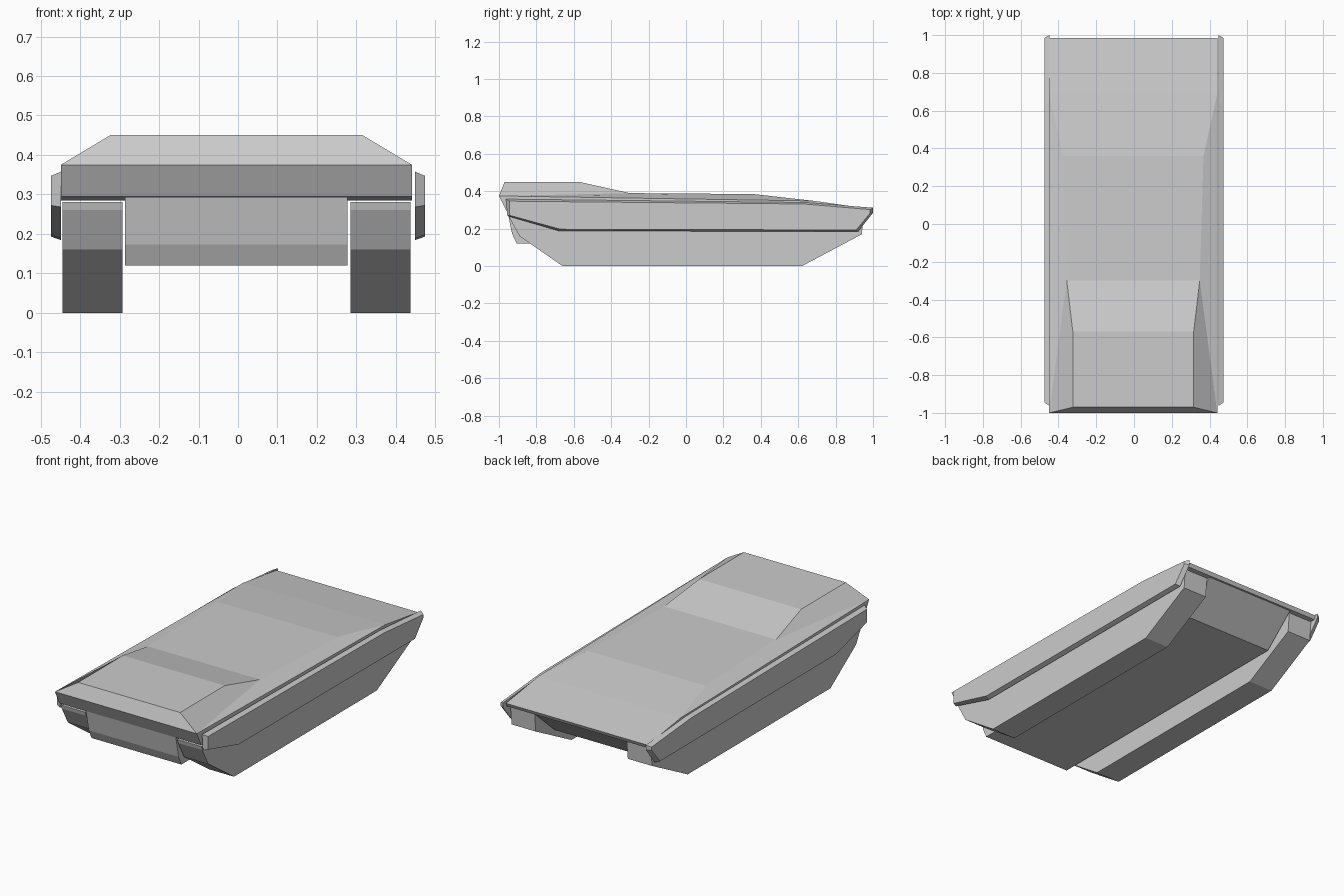
import bpy
import bmesh

if "Cube" in bpy.data.objects:
    bpy.data.objects.remove(bpy.data.objects["Cube"], do_unlink=True)

OFFSET = -0.004  # the body sits very slightly off centre

grey = bpy.data.materials.new("plain grey")
grey.use_nodes = True
colour = (0.6, 0.6, 0.6, 1)
grey.diffuse_color = colour
grey.node_tree.nodes["Principled BSDF"].inputs["Base Color"].default_value = colour


def bridge(name, side_a, side_b, caps=None):
    """Join two matching outlines with a strip of quads, and cap both ends."""
    bm = bmesh.new()
    a = [bm.verts.new(p) for p in side_a]
    b = [bm.verts.new(p) for p in side_b]
    n = len(a)
    for i in range(n):
        j = (i + 1) % n
        bm.faces.new((a[i], a[j], b[j], b[i]))
    for cap in caps or [range(n)]:
        bm.faces.new([a[i] for i in cap])
        bm.faces.new([b[i] for i in cap])
    bmesh.ops.recalc_face_normals(bm, faces=bm.faces)
    mesh = bpy.data.meshes.new(name)
    bm.to_mesh(mesh)
    bm.free()
    mesh.materials.append(grey)
    obj = bpy.data.objects.new(name, mesh)
    bpy.context.collection.objects.link(obj)
    return obj


def slab(name, profile, x0, x1):
    """Extrude a side profile of (y, z) points across x."""
    return bridge(name, [(x0, y, z) for y, z in profile],
                  [(x1, y, z) for y, z in profile])


# Upper hull: one flank outline, mirrored, with faceted sides
flank = [
    (0.445, -0.96, 0.295),  # nose, lower edge
    (0.445, -1.0, 0.375),   # nose, upper edge
    (0.32, -0.97, 0.45),    # raised front roof
    (0.32, -0.57, 0.45),
    (0.352, -0.30, 0.39),   # main roof
    (0.372, 0.36, 0.385),
    (0.445, 0.69, 0.348),   # rear slope
    (0.445, 0.985, 0.306),
    (0.445, 0.975, 0.285),
]
side_caps = [(1, 4, 3, 2), (1, 6, 5, 4), (0, 8, 7, 6, 1)]
bridge("upper_hull",
       [(x + OFFSET, y, z) for x, y, z in flank],
       [(-x + OFFSET, y, z) for x, y, z in flank], side_caps)

# Lower hull between the tracks
slab("lower_hull",
     [(-0.955, 0.294), (-0.93, 0.173), (-0.905, 0.12), (0.78, 0.12), (0.965, 0.284)],
     OFFSET - 0.282, OFFSET + 0.282)

# Tracks and side skirts
track = [(-0.95, 0.281), (-0.945, 0.26), (-0.89, 0.16), (-0.66, 0),
         (0.62, 0), (0.94, 0.17), (0.95, 0.281)]
skirt_inner = [(-0.962, 0.358), (0.64, 0.34), (1.0, 0.312), (1.0, 0.285),
               (0.92, 0.184), (-0.68, 0.188), (-0.955, 0.268)]
skirt_outer = [(-0.945, 0.347), (0.63, 0.332), (0.985, 0.302), (0.985, 0.283),
               (0.91, 0.193), (-0.67, 0.197), (-0.945, 0.272)]
for side, s in (("left", 1), ("right", -1)):
    slab("track_" + side, track, OFFSET + s * 0.289, OFFSET + s * 0.441)
    bridge("skirt_" + side,
           [(s * 0.448, y, z) for y, z in skirt_inner],
           [(s * 0.474, y, z) for y, z in skirt_outer])
